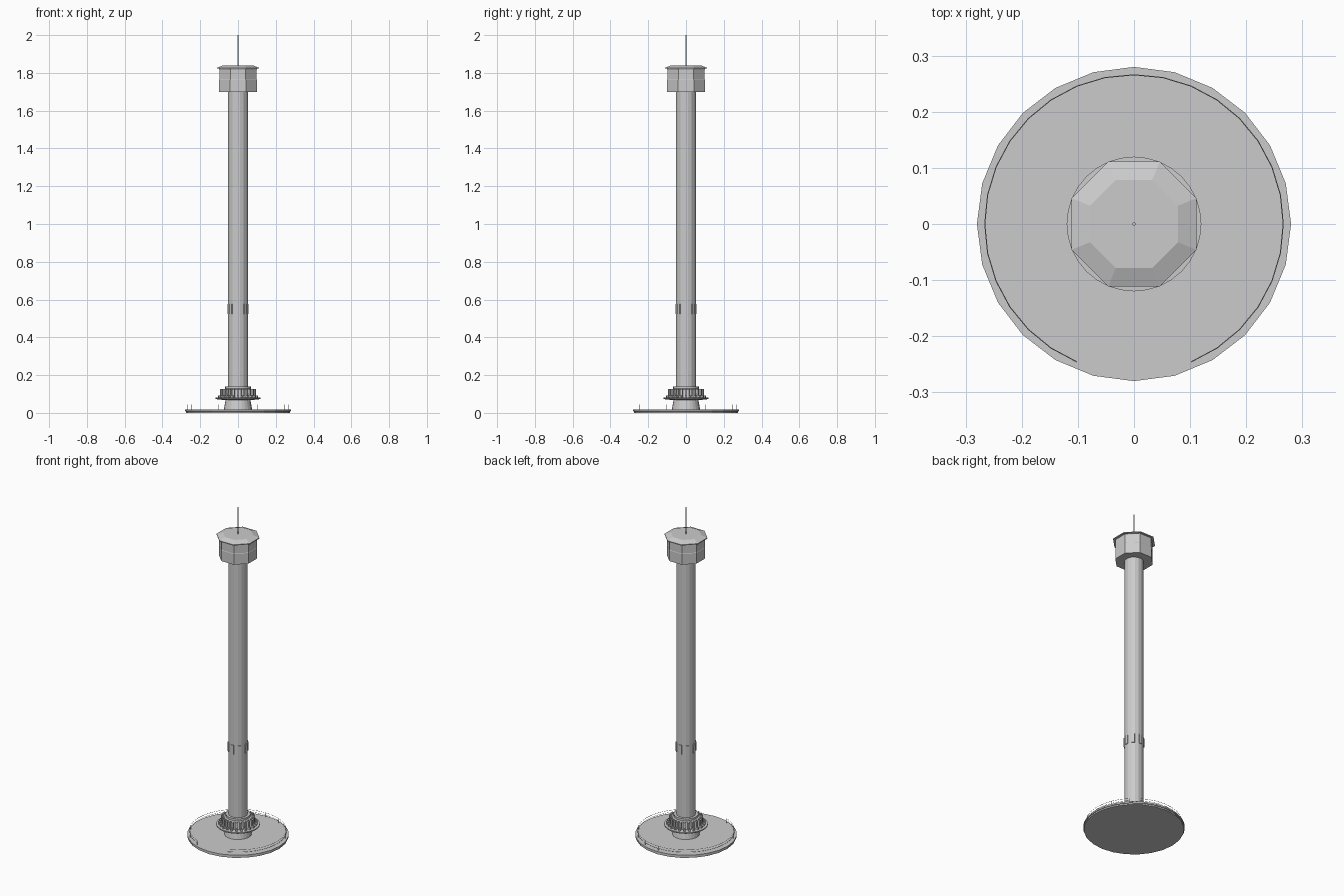
import bpy
import bmesh
from math import cos, sin, pi, radians
from mathutils import Matrix, Vector

cube = bpy.data.objects.get("Cube")
if cube:
    bpy.data.objects.remove(cube)

grey = bpy.data.materials.new("light_grey")
grey.use_nodes = True
COLOUR = (0.6, 0.6, 0.6, 1)
grey.diffuse_color = COLOUR
grey.node_tree.nodes["Principled BSDF"].inputs["Base Color"].default_value = COLOUR


def finish(name, bm):
    bmesh.ops.recalc_face_normals(bm, faces=bm.faces)
    mesh = bpy.data.meshes.new(name)
    bm.to_mesh(mesh)
    bm.free()
    mesh.materials.append(grey)
    obj = bpy.data.objects.new(name, mesh)
    bpy.context.collection.objects.link(obj)
    return obj


def lathe(name, profile, sides, turn=0.0):
    """Closed solid of revolution from (radius, height) pairs."""
    bm = bmesh.new()
    rings = [[bm.verts.new((r * cos(turn + 2 * pi * i / sides),
                            r * sin(turn + 2 * pi * i / sides), z))
              for i in range(sides)] for r, z in profile]
    for low, high in zip(rings, rings[1:]):
        for i in range(sides):
            j = (i + 1) % sides
            bm.faces.new((low[i], low[j], high[j], high[i]))
    bm.faces.new(rings[0][::-1])
    bm.faces.new(rings[-1])
    return finish(name, bm)


def add_box(bm, size, radius, z, angle):
    """Box with size (radial, tangential, vertical) placed around the axis."""
    place = Matrix.Rotation(angle, 4, 'Z') @ Matrix.Translation((radius, 0, z))
    bmesh.ops.create_cube(bm, size=1, matrix=place @ Matrix.Diagonal((*size, 1)))


def wire(name, paths, thickness):
    curve = bpy.data.curves.new(name, 'CURVE')
    curve.dimensions = '3D'
    curve.bevel_depth = thickness
    curve.bevel_resolution = 0
    curve.use_fill_caps = True
    for path in paths:
        spline = curve.splines.new('POLY')
        spline.points.add(len(path) - 1)
        for point, co in zip(spline.points, path):
            point.co = (*co, 1)
    curve.materials.append(grey)
    obj = bpy.data.objects.new(name, curve)
    bpy.context.collection.objects.link(obj)


# Round ground platform
lathe("platform", [(0.276, 0), (0.276, 0.008), (0.28, 0.009), (0.28, 0.018)], 24)

# Railing, open at the front
angles = [radians(-67.5 + 11.25 * i) for i in range(29)]


def rail_point(a, z):
    return Vector((0.266 * cos(a), 0.266 * sin(a), z))


wire("railing_bars", [[rail_point(a, z) for a in angles] for z in (0.031, 0.044)], 0.0009)
wire("railing_posts", [[rail_point(a, 0.017), rail_point(a, 0.044)]
                       for a in angles[::2]], 0.0009)

# Pedestal and collar plate
lathe("pedestal", [(0.075, 0.018), (0.066, 0.066), (0.066, 0.07)], 24)
lathe("collar_plate", [(0.075, 0.068), (0.118, 0.073), (0.12, 0.075),
                       (0.12, 0.081), (0.085, 0.082)], 32)
lathe("collar_hub", [(0.082, 0.08), (0.076, 0.125), (0.068, 0.128), (0.068, 0.14)], 24)

# Ring of fins around the hub
bm = bmesh.new()
for i in range(24):
    a = 2 * pi * i / 24
    add_box(bm, (0.02, 0.010, 0.044), 0.084, 0.104, a)
    add_box(bm, (0.03, 0.010, 0.012), 0.092, 0.087, a)
finish("collar_fins", bm)

# Tall shaft
lathe("shaft", [(0.053, 0.06), (0.053, 1.71)], 16, pi / 16)

# Small plates around the lower shaft
bm = bmesh.new()
for i in range(8):
    add_box(bm, (0.005, 0.018, 0.055), 0.0535, 0.55, 2 * pi * i / 8)
finish("shaft_plates", bm)

# Eight-sided cabin with a slightly recessed window band
lathe("cabin", [(0.108, 1.70), (0.108, 1.765), (0.1065, 1.767),
                (0.1065, 1.818), (0.108, 1.82), (0.108, 1.826)], 8, pi / 8)
lathe("roof", [(0.1205, 1.822), (0.1205, 1.827), (0.085, 1.84)], 8, pi / 8)

# Antenna
lathe("antenna", [(0.003, 1.835), (0.003, 2.0)], 8)
